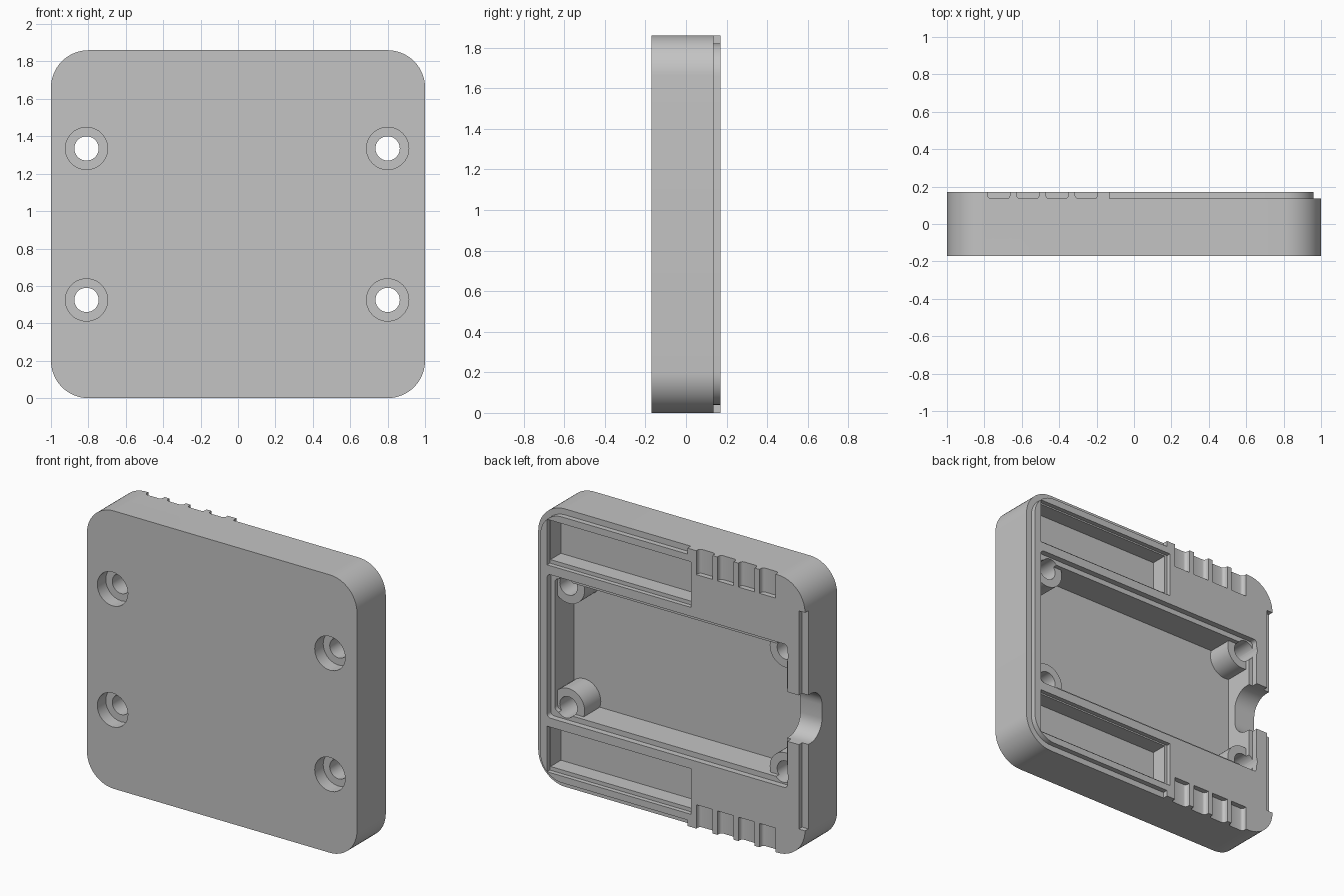
import bpy, bmesh, math

old = bpy.data.objects.get("Cube")
if old:
    bpy.data.objects.remove(old, do_unlink=True)

grey = bpy.data.materials.new("plain grey")
grey.use_nodes = True
grey.diffuse_color = (0.55, 0.55, 0.55, 1)
grey.node_tree.nodes["Principled BSDF"].inputs["Base Color"].default_value = (0.55, 0.55, 0.55, 1)

H = 1.86          # plate height
MID = H / 2
FRONT, BACK = -0.17, 0.17
STEP = 0.135      # depth of the shallow rim steps


def prism(name, axis, u0, u1, v0, v1, t0, t1, r=0.0, seg=6):
    """Rounded rectangle in the plane across an axis, extruded from t0 to t1."""
    pts = []
    if r:
        for i, (cu, cv) in enumerate([(u1 - r, v1 - r), (u0 + r, v1 - r),
                                      (u0 + r, v0 + r), (u1 - r, v0 + r)]):
            for k in range(seg + 1):
                a = math.pi / 2 * (i + k / seg)
                pts.append((cu + r * math.cos(a), cv + r * math.sin(a)))
    else:
        pts = [(u1, v1), (u0, v1), (u0, v0), (u1, v0)]
    place = {"x": lambda u, v, t: (t, u, v),
             "y": lambda u, v, t: (u, t, v),
             "z": lambda u, v, t: (u, v, t)}[axis]
    bm = bmesh.new()
    low = [bm.verts.new(place(u, v, t0)) for u, v in pts]
    high = [bm.verts.new(place(u, v, t1)) for u, v in pts]
    bm.faces.new(low)
    bm.faces.new(high)
    n = len(pts)
    for i in range(n):
        j = (i + 1) % n
        bm.faces.new((low[i], low[j], high[j], high[i]))
    bmesh.ops.recalc_face_normals(bm, faces=bm.faces)
    mesh = bpy.data.meshes.new(name)
    bm.to_mesh(mesh)
    bm.free()
    mesh.materials.append(grey)
    ob = bpy.data.objects.new(name, mesh)
    bpy.context.collection.objects.link(ob)
    return ob


def disc(name, x, z, radius, y0, y1):
    return prism(name, "y", x - radius, x + radius, z - radius, z + radius,
                 y0, y1, radius * 0.9999, 10)


def cut(target, cutters):
    """Subtract the cutters, bake the result and remove them."""
    for c in cutters:
        c.hide_render = True
        m = target.modifiers.new("cut", "BOOLEAN")
        m.operation, m.solver, m.object = "DIFFERENCE", "EXACT", c
    bpy.context.view_layer.update()
    graph = bpy.context.evaluated_depsgraph_get()
    baked = bpy.data.meshes.new_from_object(target.evaluated_get(graph))
    target.modifiers.clear()
    target.data = baked
    for c in cutters:
        bpy.data.objects.remove(c, do_unlink=True)


# Main plate
body = prism("case_plate", "y", -1, 1, 0, H, FRONT, BACK, 0.2, 14)

screws = [(x, z) for x in (-0.81, 0.8) for z in (MID - 0.405, MID + 0.405)]

# Outer rim step around the left part
rim = prism("rim_cutter", "y", -0.13, 1.1, -0.1, H + 0.1, STEP, 0.3)
cut(rim, [prism("lip", "y", -0.96, 0.96, 0.04, H - 0.04, 0, 0.4, 0.16, 14)])

# Deep cavity, leaving round screw posts standing
cavity = prism("cavity_cutter", "y", -0.84, 0.88, 0.485, H - 0.485, -0.07, 0.3, 0.03)
cut(cavity, [disc("post", x, z, 0.12, -0.2, 0.1) for x, z in screws])

tools = [
    rim, cavity,
    prism("cavity_ledge", "y", -0.87, 0.91, 0.45, H - 0.45, 0.13, 0.31, 0.025),
    # Rim step and cable opening on the right edge
    prism("edge_step", "y", -1.1, -0.955, 0.2, H - 0.2, STEP, 0.32),
    prism("cable_opening", "x", -0.01, 0.5, MID - 0.165, MID + 0.165, -1.2, -0.78, 0.12, 8),
]

# Upper and lower side pockets with a shallow ledge, and grip notches
for side in (-1, 1):
    a, b = sorted((MID + side * 0.54, MID + side * 0.845))
    tools.append(prism("pocket_ledge", "y", -0.155, 0.91, a, b, 0.14, 0.33))
    tools.append(prism("pocket", "y", -0.135, 0.905, a + 0.025, b - 0.01, 0.03, 0.34))
    a, b = sorted((MID + side * 0.77, MID + side * 1.1))
    for i in range(4):
        x = -0.255 - 0.156 * i
        tools.append(prism("notch", "z", x - 0.06, x + 0.06, STEP, 0.4, a, b, 0.02, 4))

# Screw holes with countersunk seats on the front
for x, z in screws:
    tools.append(disc("screw_hole", x, z, 0.065, -0.4, 0.35))
    tools.append(disc("screw_seat", x, z, 0.113, -0.41, -0.08))

cut(body, tools)

bpy.ops.object.select_all(action="DESELECT")
body.select_set(True)
bpy.context.view_layer.objects.active = body
bpy.ops.object.shade_smooth_by_angle(angle=math.radians(30))
